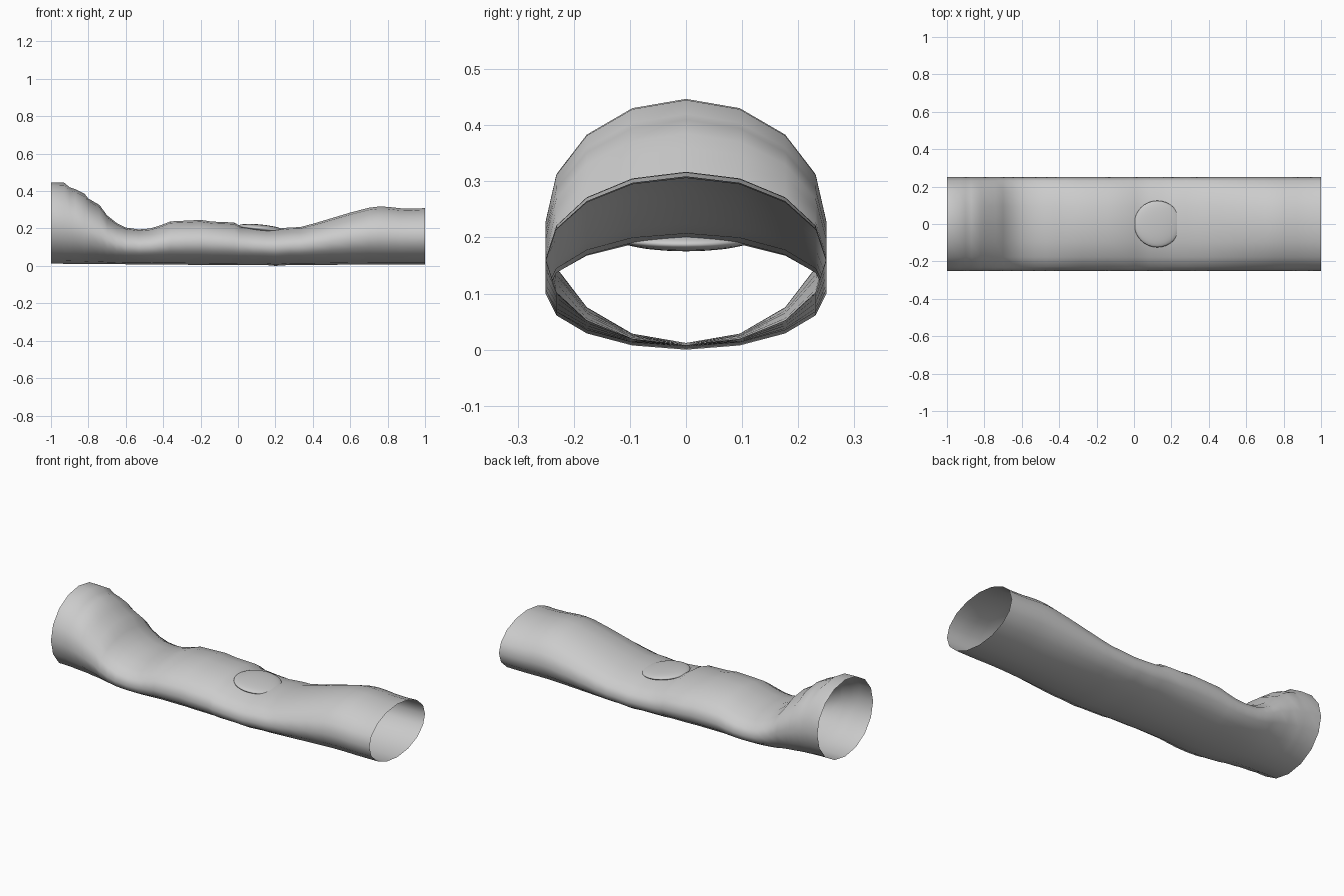
import bpy, bmesh, math
from mathutils import Matrix

cube = bpy.data.objects.get("Cube")
if cube:
    bpy.data.objects.remove(cube, do_unlink=True)

SIDES = 16
HALF_WIDTH = 0.25

# Upper outline of the tube: (x, height)
TOP = [(-1, .447), (-.93, .445), (-.9, .42), (-.87, .41), (-.82, .385),
       (-.8, .36), (-.74, .325), (-.7, .27), (-.65, .23), (-.6, .205),
       (-.53, .195), (-.47, .2), (-.42, .215), (-.36, .238), (-.28, .242),
       (-.2, .246), (-.14, .237), (-.02, .232), (.01, .214), (.08, .205),
       (.15, .198), (.2, .198), (.28, .206), (.33, .207), (.4, .225),
       (.5, .255), (.6, .285), (.7, .311), (.75, .317), (.8, .316),
       (.87, .308), (.94, .306), (1, .309)]


def new_object(name, bm):
    for face in bm.faces:
        face.smooth = True
    mesh = bpy.data.meshes.new(name)
    bm.to_mesh(mesh)
    bm.free()
    obj = bpy.data.objects.new(name, mesh)
    bpy.context.collection.objects.link(obj)
    return obj


def underside(x):
    return 0.004 + 0.008 * max(0, -x) + 0.004 * max(0, x)


# Open tube: elliptical rings joined along its length
bm = bmesh.new()
rings = []
for x, top in TOP:
    low = 0 if x == .2 else underside(x)
    middle, half = (top + low) / 2, (top - low) / 2
    ring = []
    for i in range(SIDES):
        a = math.tau * i / SIDES
        ring.append(bm.verts.new((x, HALF_WIDTH * math.cos(a),
                                  middle + half * math.sin(a))))
    rings.append(ring)
for near, far in zip(rings, rings[1:]):
    for i in range(SIDES):
        j = (i + 1) % SIDES
        bm.faces.new((near[i], near[j], far[j], far[i]))
bmesh.ops.recalc_face_normals(bm, faces=bm.faces)
new_object("tube_body", bm)

# Flattened round pad set into the top, tilted with the slope
bm = bmesh.new()
bmesh.ops.create_uvsphere(bm, u_segments=32, v_segments=16, radius=1)
bmesh.ops.transform(bm, verts=bm.verts,
                    matrix=Matrix.Diagonal((.125, .125, .021, 1)))
pad = new_object("round_pad", bm)
pad.location = (.125, 0, .2)
pad.rotation_euler.y = math.radians(6)
